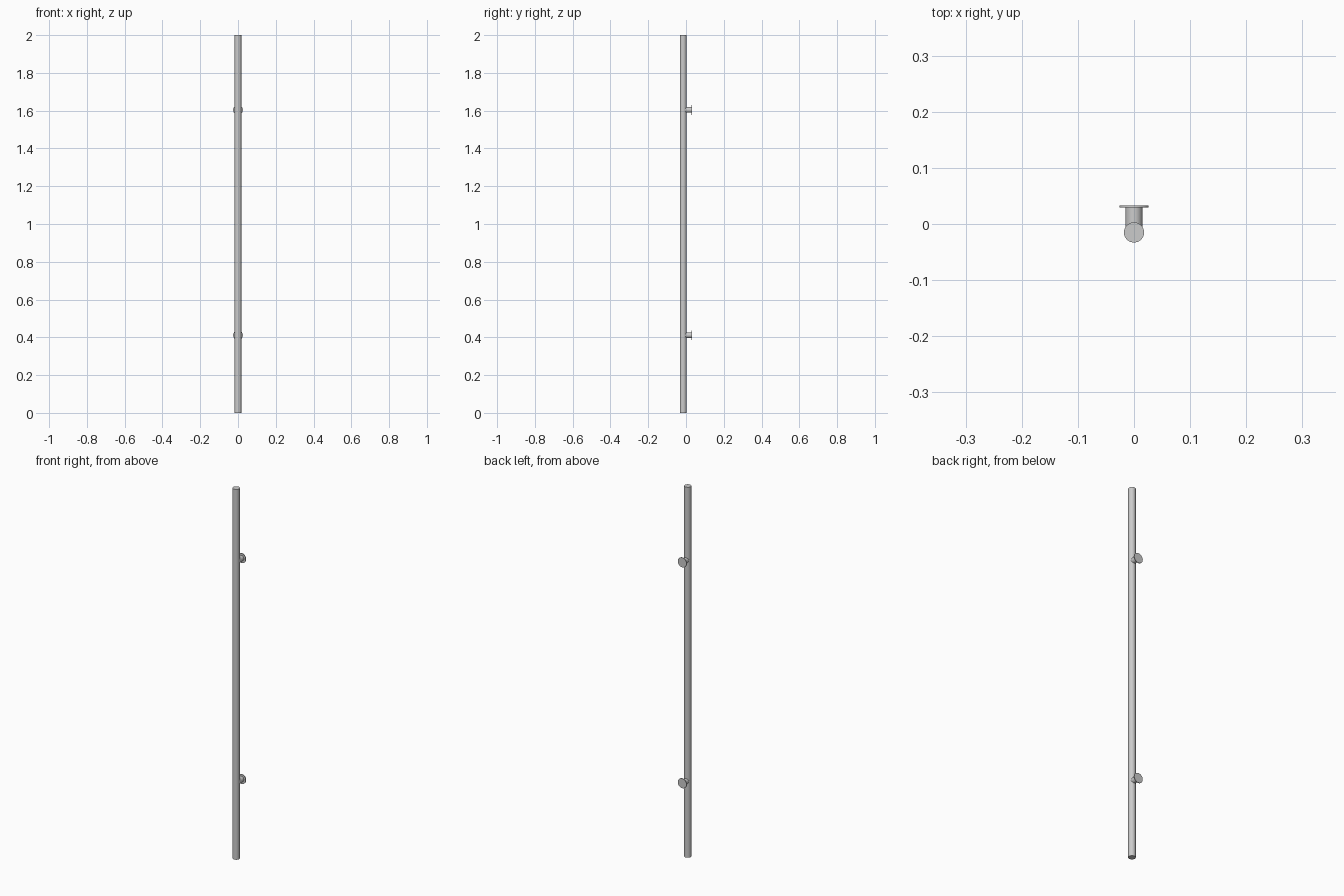
import bpy, math

if "Cube" in bpy.data.objects:
    bpy.data.objects.remove(bpy.data.objects["Cube"])

POLE_Y, POLE_R = -0.015, 0.018
BACK = 0.033


def cylinder(name, r, depth, loc, rot=(0, 0, 0), sides=48):
    bpy.ops.mesh.primitive_cylinder_add(vertices=sides, radius=r, depth=depth,
                                        location=loc, rotation=rot)
    ob = bpy.context.object
    ob.name = name
    bpy.ops.object.shade_smooth_by_angle(angle=math.radians(35))
    return ob


def along_y(name, r, y0, y1, z):
    return cylinder(name, r, y1 - y0, (0, (y0 + y1) / 2, z), (math.pi / 2, 0, 0))


# Long vertical bar
cylinder("handle_bar", POLE_R, 2.0, (0, POLE_Y, 1.0))

# Two standoffs, each with a round mounting plate at the back
for label, z in (("lower", 0.411), ("upper", 1.604)):
    along_y(label + "_standoff", 0.015, POLE_Y, BACK - 0.003, z)
    along_y(label + "_mounting_plate", 0.026, BACK - 0.004, BACK, z)
